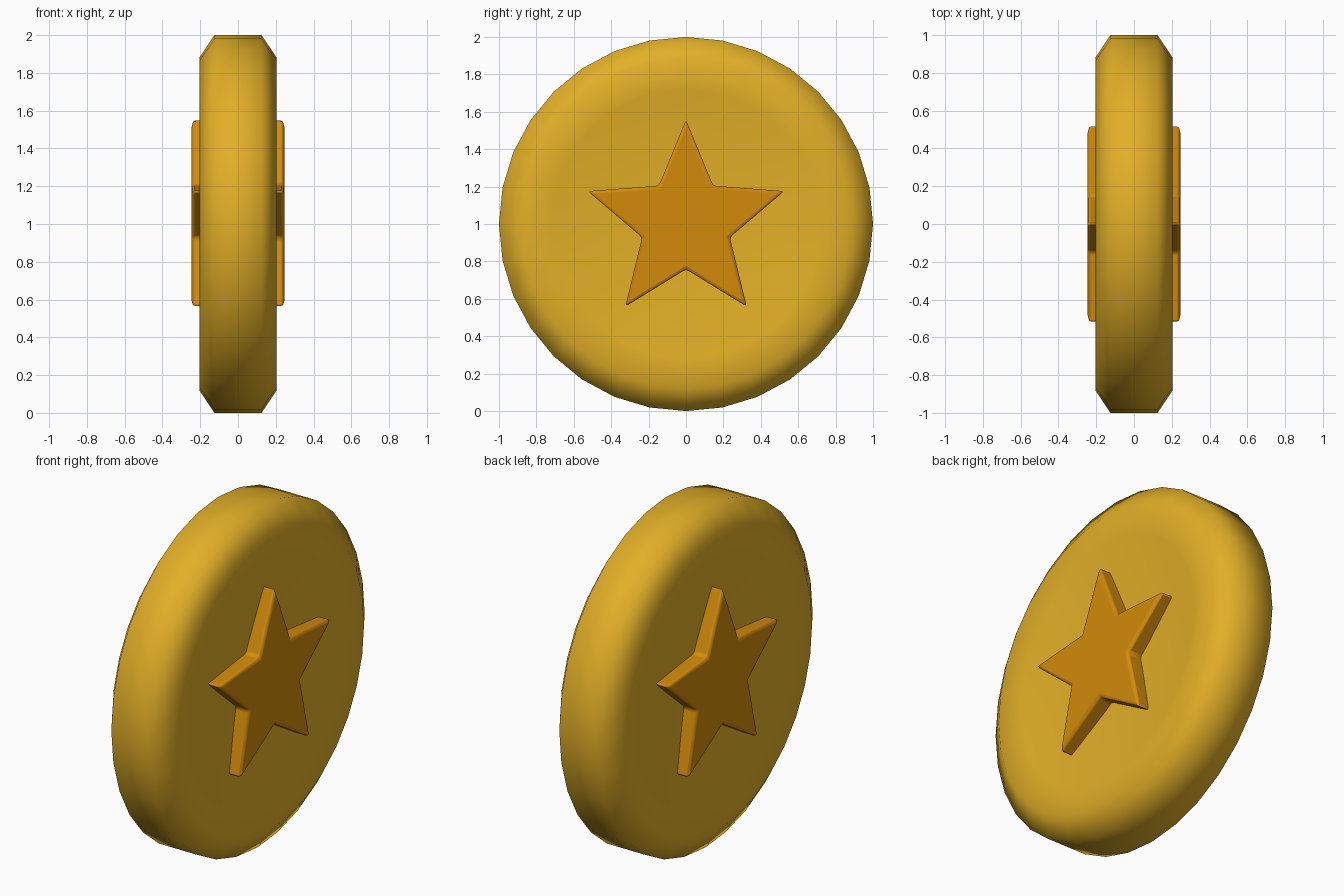
import bpy, bmesh, math

if "Cube" in bpy.data.objects:
    bpy.data.objects.remove(bpy.data.objects["Cube"])


def material(name, rgb):
    m = bpy.data.materials.new(name)
    m.diffuse_color = (*rgb, 1)
    m.use_nodes = True
    m.node_tree.nodes["Principled BSDF"].inputs["Base Color"].default_value = m.diffuse_color
    return m


def make_object(name, bm, mat, angle):
    bmesh.ops.recalc_face_normals(bm, faces=bm.faces)
    me = bpy.data.meshes.new(name)
    bm.to_mesh(me)
    bm.free()
    ob = bpy.data.objects.new(name, me)
    bpy.context.collection.objects.link(ob)
    me.materials.append(mat)
    bpy.ops.object.select_all(action='DESELECT')
    ob.select_set(True)
    bpy.context.view_layer.objects.active = ob
    bpy.ops.object.shade_smooth_by_angle(angle=math.radians(angle))
    return ob


gold = material("gold", (0.76, 0.43, 0.02))
amber = material("amber", (0.65, 0.26, 0.003))

# Coin: profile (x, radius) spun around the x axis, with dished faces
SIDES = 32
half = [(0.15, 0.0), (0.153, 0.28), (0.168, 0.52), (0.187, 0.72),
        (0.205, 0.88), (0.125, 1.0)]
profile = half + [(-x, r) for x, r in reversed(half)]
bm = bmesh.new()
verts = [bm.verts.new((x, 0, 1 + r)) for x, r in profile]
edges = [bm.edges.new(p) for p in zip(verts, verts[1:])]
bmesh.ops.spin(bm, geom=verts + edges, cent=(0, 0, 1), axis=(1, 0, 0),
               angle=math.tau, steps=SIDES, use_merge=True)
bmesh.ops.remove_doubles(bm, verts=bm.verts, dist=0.0001)
make_object("coin", bm, gold, 80)

# Raised star on each side, with softened edges
for side, label in ((1, "right"), (-1, "left")):
    bm = bmesh.new()
    ring = []
    for i in range(10):
        r = 0.247 if i % 2 else 0.552
        a = i * math.pi / 5
        ring.append(bm.verts.new((side * 0.1, r * math.sin(a), 1.005 + r * math.cos(a))))
    base = bm.faces.new(ring)
    top = bmesh.ops.extrude_face_region(bm, geom=[base])["geom"]
    for v in top:
        if isinstance(v, bmesh.types.BMVert):
            v.co.x = side * 0.245
    star = make_object("star_" + label, bm, amber, 40)
    bevel = star.modifiers.new("soft_edges", 'BEVEL')
    bevel.width = 0.016
    bevel.segments = 2
    bevel.limit_method = 'ANGLE'
